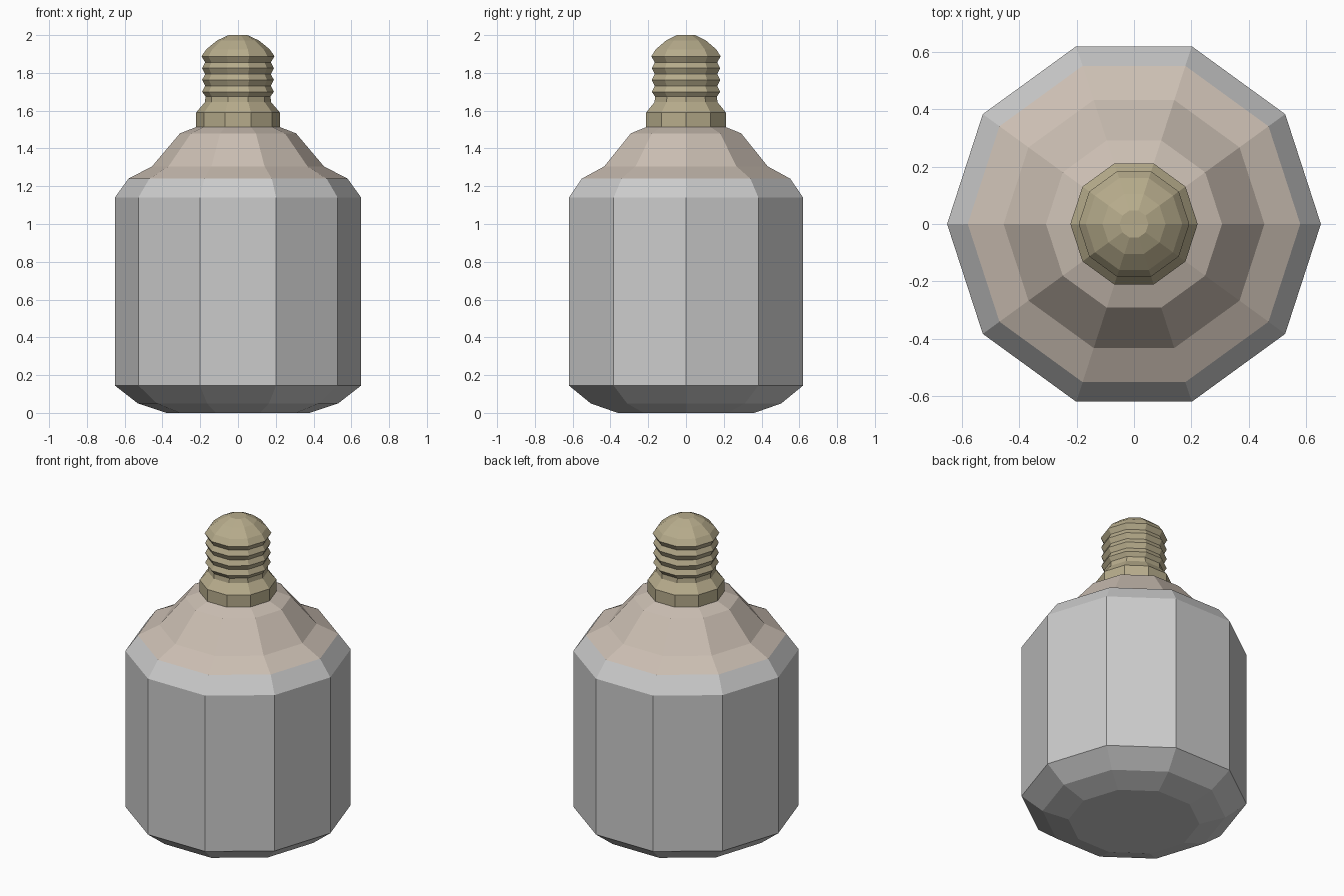
import bpy, bmesh, math

if "Cube" in bpy.data.objects:
    bpy.data.objects.remove(bpy.data.objects["Cube"])

SIDES = 10


def material(name, rgb):
    m = bpy.data.materials.new(name)
    m.diffuse_color = (*rgb, 1)
    m.use_nodes = True
    m.node_tree.nodes["Principled BSDF"].inputs["Base Color"].default_value = m.diffuse_color
    return m


def lathe(name, profile, mat=None, cap_bottom=False, cap_top=False):
    """Revolve (radius, z) points into a flat-faced ten-sided shell."""
    bm = bmesh.new()
    rings = []
    for r, z in profile:
        rings.append([bm.verts.new((r * math.cos(i * math.tau / SIDES),
                                    r * math.sin(i * math.tau / SIDES), z))
                      for i in range(SIDES)])
    for lo, hi in zip(rings, rings[1:]):
        for i in range(SIDES):
            j = (i + 1) % SIDES
            bm.faces.new((lo[i], lo[j], hi[j], hi[i]))
    if cap_bottom:
        bm.faces.new(rings[0][::-1])
    if cap_top:
        bm.faces.new(rings[-1])
    me = bpy.data.meshes.new(name)
    bm.to_mesh(me)
    bm.free()
    if mat:
        me.materials.append(mat)
    ob = bpy.data.objects.new(name, me)
    bpy.context.collection.objects.link(ob)
    return ob


shoulder_mat = material("warm_grey", (0.60, 0.52, 0.45))
brass_mat = material("dull_brass", (0.47, 0.41, 0.26))

# Canister body with rounded base and top chamfer
lathe("body", [(0.38, 0), (0.53, 0.05), (0.652, 0.145),
               (0.652, 1.14), (0.58, 1.24)], cap_bottom=True)

# Sloping shoulder
lathe("shoulder", [(0.58, 1.24), (0.455, 1.305), (0.307, 1.48),
                   (0.222, 1.513)], shoulder_mat)

# Collar, threaded neck and domed tip
neck = [(0.222, 1.513), (0.222, 1.59), (0.175, 1.645), (0.172, 1.675)]
for k in range(3):
    z = 1.70 + k * 0.0625
    neck += [(0.19, z), (0.174, z + 0.031)]
neck += [(0.193, 1.888), (0.168, 1.925), (0.11, 1.972), (0.05, 2.0)]
lathe("threaded_neck", neck, brass_mat, cap_top=True)
